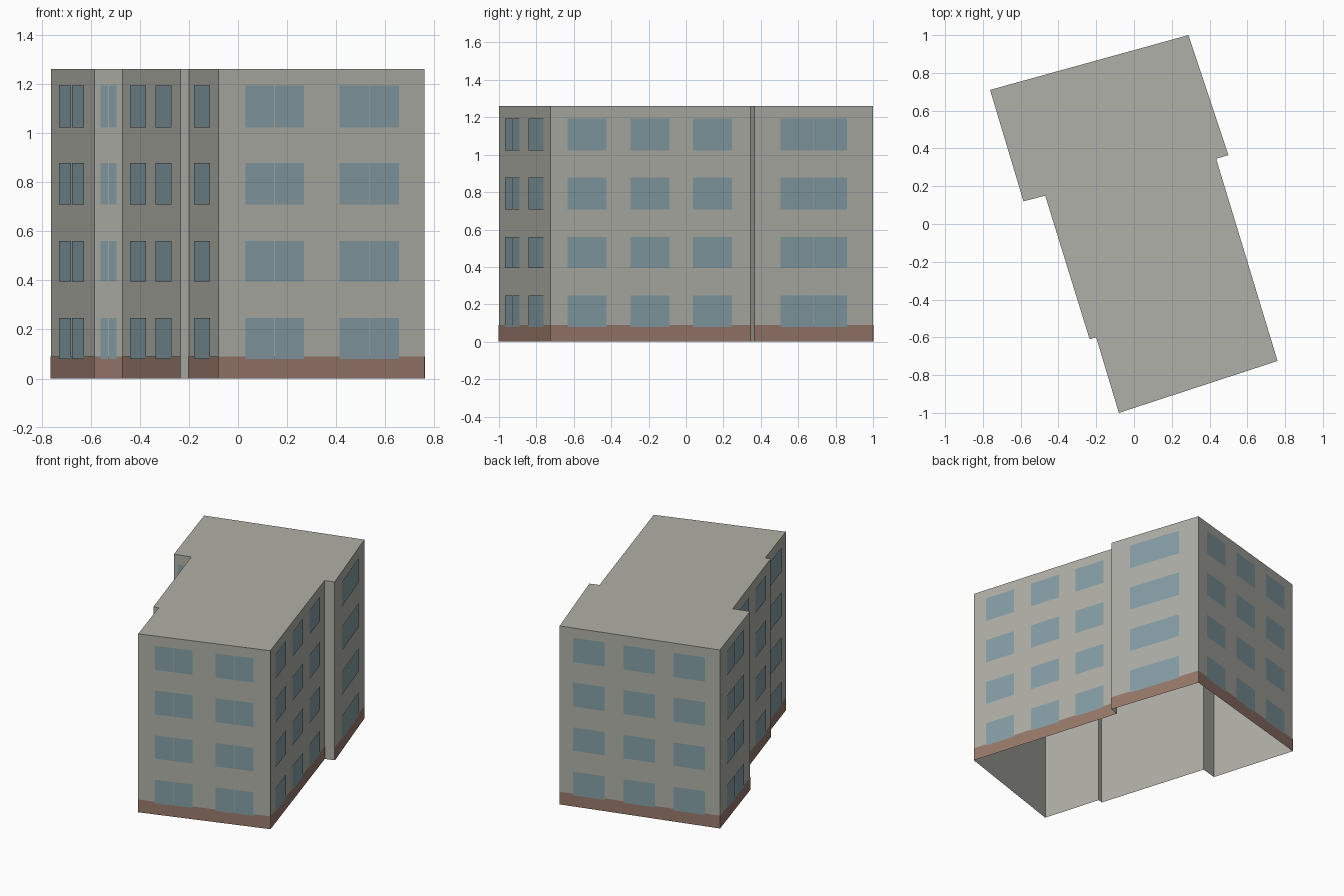
import bpy
import bmesh
from mathutils import Vector

cube = bpy.data.objects.get("Cube")
if cube:
    bpy.data.objects.remove(cube, do_unlink=True)

HEIGHT = 1.26
PLINTH_TOP = 0.09
ROWS = [(0.08, 0.247), (0.395, 0.56), (0.708, 0.877), (1.022, 1.193)]
THREE = [(0.085, 0.28), (0.4, 0.595), (0.712, 0.907)]

# Each wall: start corner, window spans along it, mullion gap, has plinth
WALLS = [
    ((-0.08, -1.0), [(0.129, 0.413), (0.587, 0.875)], 0.003, True),
    ((0.76, -0.725), THREE, 0, True),
    ((0.435, 0.345), [], 0, False),
    ((0.50, 0.365), [(0.22, 0.78)], 0.003, True),
    ((0.288, 1.0), THREE, 0, True),
    ((-0.762, 0.71), [(0.21, 0.78)], 0.012, True),
    ((-0.585, 0.12), [(0.21, 0.77)], 0.005, True),
    ((-0.47, 0.15), [(0.14, 0.417), (0.583, 0.86)], 0, True),
    ((-0.235, -0.61), [], 0, False),
    ((-0.20, -0.60), [(0.21, 0.75)], 0, True),
]


def material(name, color):
    mat = bpy.data.materials.new(name)
    mat.use_nodes = True
    mat.diffuse_color = (*color, 1)
    mat.node_tree.nodes["Principled BSDF"].inputs["Base Color"].default_value = (*color, 1)
    return mat


def make_object(name, bm, mat):
    mesh = bpy.data.meshes.new(name)
    bm.to_mesh(mesh)
    bm.free()
    mesh.materials.append(mat)
    obj = bpy.data.objects.new(name, mesh)
    bpy.context.collection.objects.link(obj)
    return obj


def panel(bm, start, end, low, high, offset):
    """Upright rectangle between two plan points, pushed outwards."""
    along = (end - start).normalized()
    out = Vector((along.y, -along.x)) * offset
    a, b = start + out, end + out
    corners = [(*a, low), (*b, low), (*b, high), (*a, high)]
    bm.faces.new([bm.verts.new(c) for c in corners])


wall_grey = material("warm grey render", (0.434, 0.434, 0.392))
glass_blue = material("blue grey glass", (0.235, 0.342, 0.381))
plinth_brown = material("brown plinth", (0.314, 0.191, 0.147))

# Building shell: stepped plan raised to a flat roof, open underneath
points = [Vector(wall[0]) for wall in WALLS]
shell = bmesh.new()
base = [shell.verts.new((*p, 0)) for p in points]
top = [shell.verts.new((*p, HEIGHT)) for p in points]
for i in range(len(points)):
    j = (i + 1) % len(points)
    shell.faces.new([base[i], base[j], top[j], top[i]])
shell.faces.new(top)
make_object("building_shell", shell, wall_grey)

# Plinth bands and window panes as thin facings on the walls
plinth, panes = bmesh.new(), bmesh.new()
for i, (_, spans, gap, has_plinth) in enumerate(WALLS):
    start, end = points[i], points[(i + 1) % len(points)]
    length = (end - start).length
    if has_plinth:
        panel(plinth, start, end, 0, PLINTH_TOP, 0.002)
    for left, right in spans:
        middle, half = (left + right) / 2, gap / 2 / length
        parts = [(left, middle - half), (middle + half, right)] if gap else [(left, right)]
        for s, e in parts:
            for low, high in ROWS:
                panel(panes, start.lerp(end, s), start.lerp(end, e), low, high, 0.004)
make_object("plinth_band", plinth, plinth_brown)
make_object("window_panes", panes, glass_blue)
